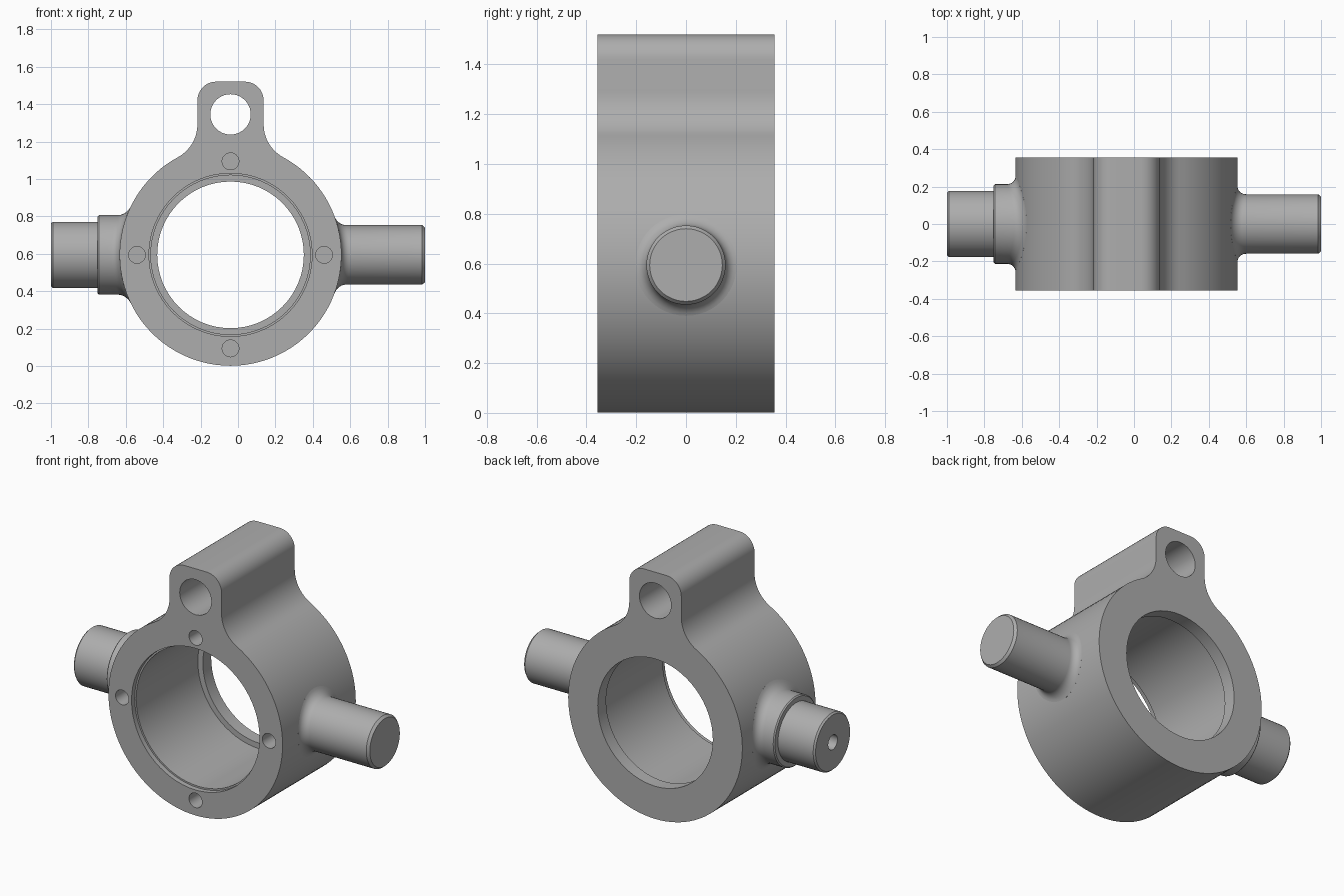
import bpy, bmesh
from math import sin, cos, pi, sqrt, atan2, radians
from mathutils import Vector

cube = bpy.data.objects.get("Cube")
if cube:
    bpy.data.objects.remove(cube, do_unlink=True)

CX, CZ, R = -0.04, 0.594, 0.593      # ring axis and outer radius
HALF = 0.356                         # half depth of the ring
LUG_W, LUG_TOP, LUG_HOLE_Z = 0.177, 1.52, 1.345
SEG = 64

steel = bpy.data.materials.new("grey steel")
steel.use_nodes = True
grey = (0.42, 0.42, 0.42, 1)
steel.diffuse_color = grey
steel.node_tree.nodes["Principled BSDF"].inputs["Base Color"].default_value = grey


def loft(bm, loops):
    """Skin a list of equal closed loops and cap both ends."""
    rows = [[bm.verts.new(p) for p in loop] for loop in loops]
    n = len(rows[0])
    for a, b in zip(rows, rows[1:]):
        for i in range(n):
            j = (i + 1) % n
            bm.faces.new((a[i], a[j], b[j], b[i]))
    bm.faces.new(rows[0])
    bm.faces.new(rows[-1])


def make(name, bm):
    bmesh.ops.recalc_face_normals(bm, faces=bm.faces)
    mesh = bpy.data.meshes.new(name)
    bm.to_mesh(mesh)
    bm.free()
    mesh.materials.append(steel)
    obj = bpy.data.objects.new(name, mesh)
    bpy.context.collection.objects.link(obj)
    return obj


def select(obj):
    bpy.ops.object.select_all(action='DESELECT')
    obj.select_set(True)
    bpy.context.view_layer.objects.active = obj


def smooth(obj):
    select(obj)
    bpy.ops.object.shade_smooth_by_angle(angle=radians(30))


def arc(cx, cz, r, a0, a1, n):
    return [(cx + r * cos(a0 + (a1 - a0) * i / n),
             cz + r * sin(a0 + (a1 - a0) * i / n)) for i in range(n + 1)]


def lathe_y(bm, x, z, profile, seg=SEG):
    """Revolve (y, radius) pairs around an axis along y."""
    loft(bm, [[Vector((x + r * cos(2 * pi * i / seg), y, z + r * sin(2 * pi * i / seg)))
               for i in range(seg)] for y, r in profile])


# Ring body and hanging lug: right half of the outline, then mirrored
fillet, corner = 0.2, 0.1
fx = LUG_W + fillet
fz = sqrt((R + fillet) ** 2 - fx ** 2)
join = atan2(fz, fx)
half = arc(0, 0, R, -pi / 2, join, 44)
half += arc(fx, fz, fillet, join + pi, pi, 10)[1:]
half += arc(LUG_W - corner, LUG_TOP - CZ - corner, corner, 0, pi / 2, 10)
outline = half + [(-x, z) for x, z in reversed(half[1:])]
bm = bmesh.new()
loft(bm, [[Vector((CX + x, y, CZ + z)) for x, z in outline] for y in (-HALF, HALF)])
body = make("ring_body", bm)

# Cutters: stepped bore, lug hole and four blind screw holes
bm = bmesh.new()
lathe_y(bm, CX, CZ, [(-0.5, 0.436), (-0.325, 0.436), (-0.325, 0.426),
                     (0.275, 0.426), (0.275, 0.392), (0.5, 0.392)])
lathe_y(bm, CX, LUG_HOLE_Z, [(-0.5, 0.108), (0.5, 0.108)], 40)
for k in range(4):
    a = k * pi / 2
    lathe_y(bm, CX + 0.5 * cos(a), CZ + 0.5 * sin(a),
            [(-0.5, 0.045), (-HALF + 0.12, 0.045)], 24)
cutter = make("hole_cutter", bm)
cutter.hide_render = True
mod = body.modifiers.new("holes", 'BOOLEAN')
mod.operation, mod.solver, mod.object = 'DIFFERENCE', 'EXACT', cutter
select(body)
bpy.ops.object.modifier_apply(modifier=mod.name)
bpy.data.objects.remove(cutter, do_unlink=True)
smooth(body)


def trunnion(name, side, radius, profile, root=0.045, seg=48):
    """Side shaft with a fillet that follows the round body, then (x, r) steps."""
    bm = bmesh.new()
    angles = [2 * pi * i / seg for i in range(seg)]
    steps = [(radius + root, -0.03)]
    for i in range(7):
        t = i / 6 * pi / 2
        steps.append((radius + root * (1 - sin(t)), root * (1 - cos(t))))
    loops = [[Vector((CX + side * (sqrt(R * R - (r * sin(a)) ** 2) + h),
                      r * cos(a), CZ + r * sin(a))) for a in angles] for r, h in steps]
    loops += [[Vector((side * x, r * cos(a), CZ + r * sin(a))) for a in angles]
              for x, r in profile]
    loft(bm, loops)
    smooth(make(name, bm))


# Plain shaft on the left, stepped shaft with a centre hole on the right
trunnion("left_shaft", 1, 0.159, [(0.985, 0.159), (1, 0.146)])
trunnion("right_stepped_shaft", -1, 0.213,
         [(0.743, 0.213), (0.75, 0.206), (0.75, 0.177), (0.99, 0.177),
          (1, 0.168), (1, 0.045), (0.85, 0.045)])
